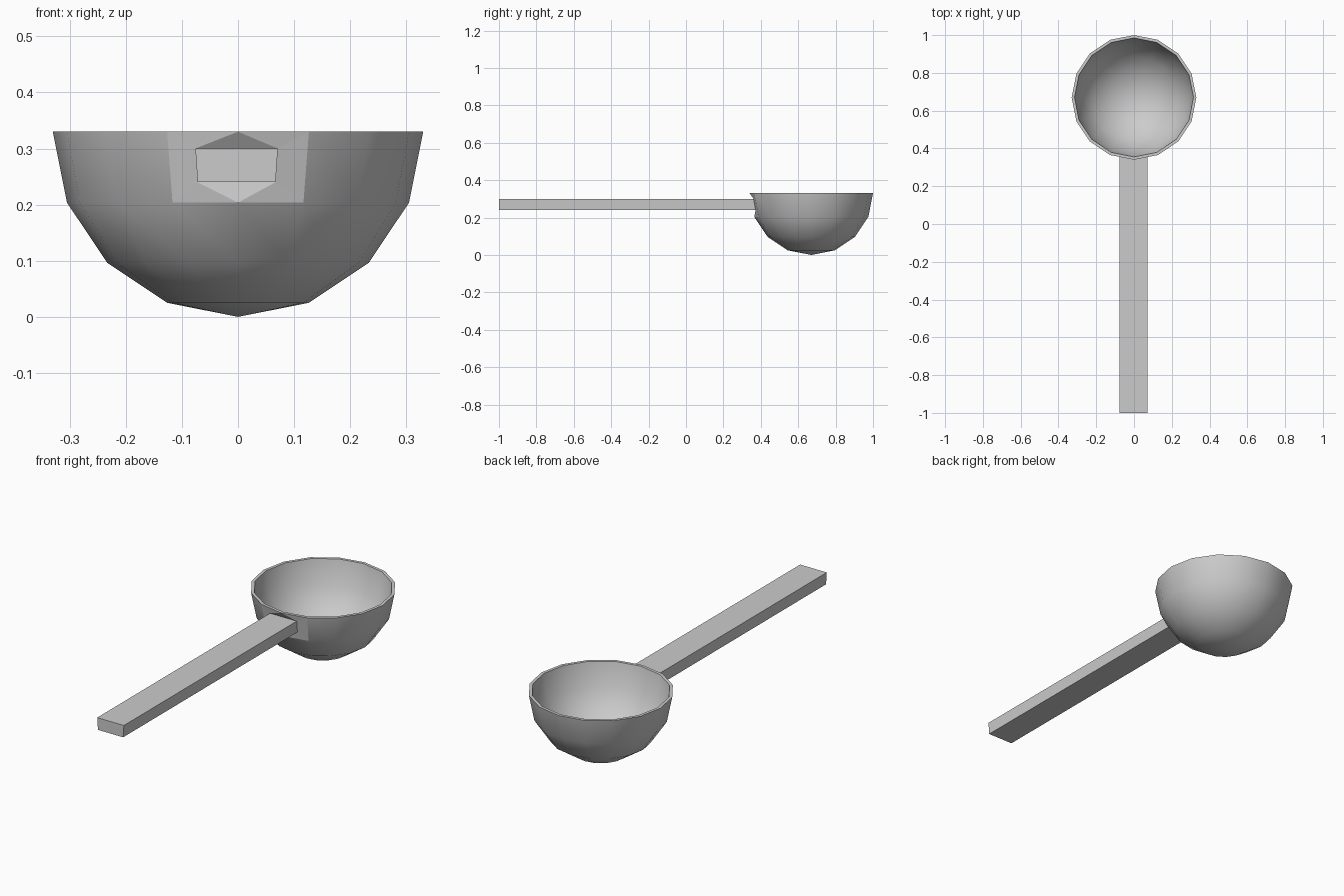
import bpy, bmesh, math

if "Cube" in bpy.data.objects:
    bpy.data.objects.remove(bpy.data.objects["Cube"])

SEG, R, WALL, CY, CZ = 16, 0.33, 0.015, 0.67, 0.33
bm = bmesh.new()


def ring(r, rings=4):
    """Half-sphere vertex loops, from rim down, plus the bottom pole."""
    loops = []
    for i in range(rings):
        a = math.pi / 2 * i / rings
        loops.append([bm.verts.new((r * math.cos(a) * math.sin(t),
                                    CY - r * math.cos(a) * math.cos(t),
                                    CZ - r * math.sin(a)))
                      for t in (2 * math.pi * k / SEG for k in range(SEG))])
    return loops, bm.verts.new((0, CY, CZ - r))


def skin(loops, pole, skip=()):
    for i in range(len(loops) - 1):
        for k in range(SEG):
            if (i, k) not in skip:
                n = (k + 1) % SEG
                bm.faces.new((loops[i][k], loops[i][n], loops[i + 1][n], loops[i + 1][k])).smooth = True
    for k in range(SEG):
        bm.faces.new((loops[-1][k], loops[-1][(k + 1) % SEG], pole)).smooth = True


# Bowl: outer shell (open where the handle joins), inner shell, flat rim
outer, pole_out = ring(R)
inner, pole_in = ring(R - WALL)
skin(outer, pole_out, skip={(0, 0), (0, SEG - 1)})
skin(inner, pole_in)
for k in range(SEG):
    n = (k + 1) % SEG
    bm.faces.new((outer[0][k], outer[0][n], inner[0][n], inner[0][k]))

# Handle: four-cornered section, extruded forward from the inset front panel
corners = [(-0.076, 0.30), (0.071, 0.30), (0.067, 0.24), (-0.072, 0.24)]
base = [bm.verts.new((x, 0.361 if z > 0.27 else 0.372, z)) for x, z in corners]
tip = [bm.verts.new((x, -1.0, z)) for x, z in corners]
for k in range(4):
    n = (k + 1) % 4
    bm.faces.new((base[k], base[n], tip[n], tip[k]))
bm.faces.new(tip)

# Inset panel around the handle root
tl, tm, tr = outer[0][-1], outer[0][0], outer[0][1]
bl, bmid, br = outer[1][-1], outer[1][0], outer[1][1]
for f in ((tl, tm, base[0]), (tm, base[1], base[0]), (tm, tr, base[1]),
          (tr, br, base[2], base[1]), (br, bmid, base[2]),
          (bmid, base[3], base[2]), (bmid, bl, base[3]), (bl, tl, base[0], base[3])):
    bm.faces.new(f)

bmesh.ops.recalc_face_normals(bm, faces=bm.faces)
for e in bm.edges:
    if len(e.link_faces) == 2 and not all(f.smooth for f in e.link_faces):
        e.smooth = False

mesh = bpy.data.meshes.new("ladle")
bm.to_mesh(mesh)
bm.free()
bpy.context.collection.objects.link(bpy.data.objects.new("ladle", mesh))
